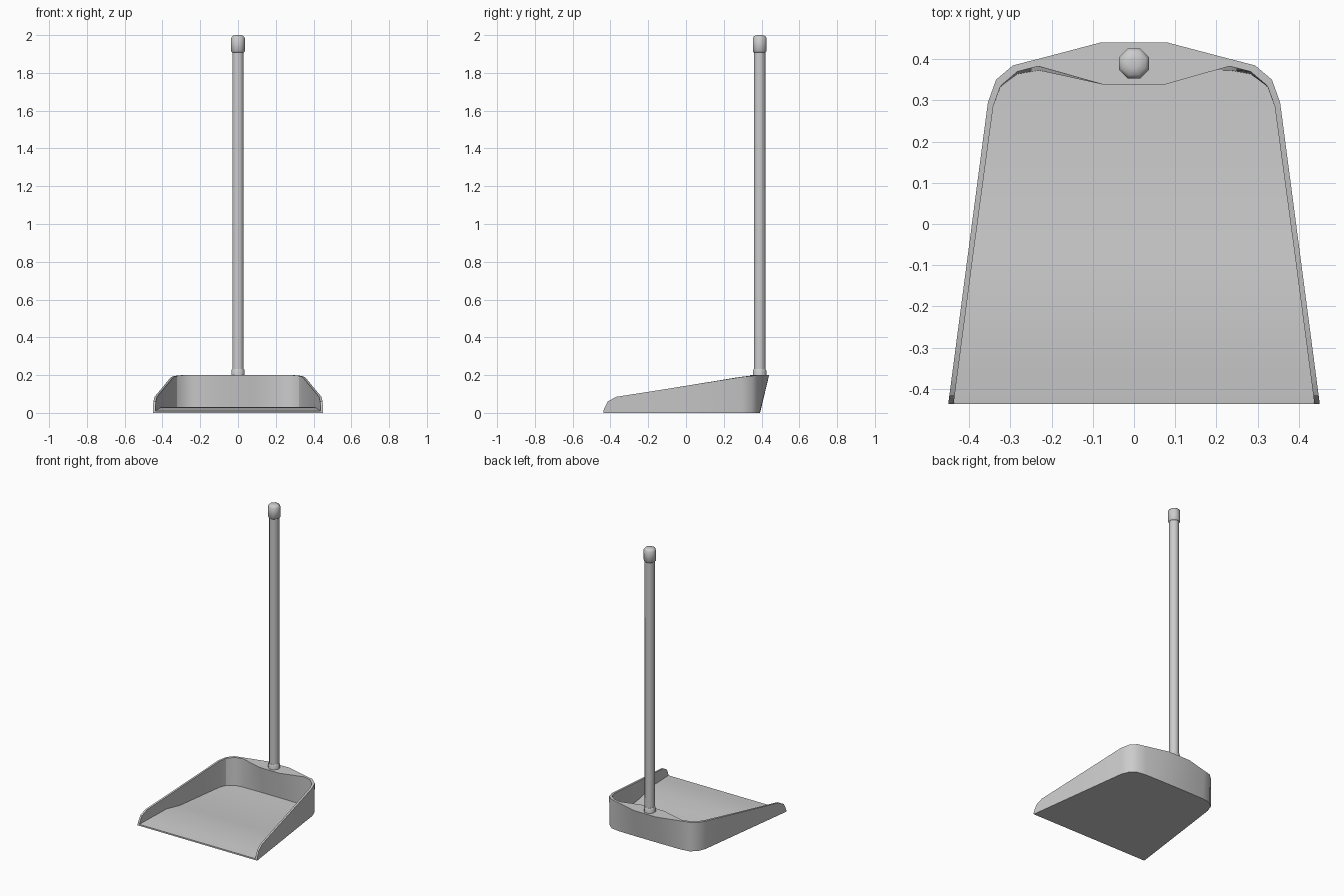
import bpy, bmesh, math

if "Cube" in bpy.data.objects:
    bpy.data.objects.remove(bpy.data.objects["Cube"])


def finish(name, bm, angle):
    bmesh.ops.remove_doubles(bm, verts=bm.verts, dist=0.0005)
    bmesh.ops.recalc_face_normals(bm, faces=bm.faces)
    mesh = bpy.data.meshes.new(name)
    bm.to_mesh(mesh)
    bm.free()
    ob = bpy.data.objects.new(name, mesh)
    bpy.context.collection.objects.link(ob)
    bpy.ops.object.select_all(action='DESELECT')
    bpy.context.view_layer.objects.active = ob
    ob.select_set(True)
    bpy.ops.object.shade_smooth_by_angle(angle=math.radians(angle))
    return ob


def lathe(name, profile, y, sides=8):
    # profile is (half width across flats, z) from bottom to top
    bm = bmesh.new()
    rings = []
    for r, z in profile:
        r /= math.cos(math.pi / sides)
        rings.append([bm.verts.new((r * math.cos((i + .5) * math.tau / sides),
                                    y + r * math.sin((i + .5) * math.tau / sides), z))
                      for i in range(sides)])
    for a, b in zip(rings, rings[1:]):
        for i in range(sides):
            j = (i + 1) % sides
            bm.faces.new((a[i], a[j], b[j], b[i]))
    bm.faces.new(rings[0][::-1])
    bm.faces.new(rings[-1])
    return finish(name, bm, 50)


# Pan side stations: (y, rim height, floor height), front to back, with the floor hump
half = []
for y, rim, floor in [(-.4375, .011, .01), (-.43, .03, .011), (-.415, .06, .012),
                      (-.37, .085, .016), (-.19, .113, .03), (-.07, .132, .012),
                      (.295, .19, .012)]:
    x = .451 - .097 * (y + .4375) / .7375
    xi = x - .013
    yi = y if y < .2 else .285
    half.append(((x, y, 0), (x, y, rim), (xi, yi, rim), (xi, yi, floor)))

# Rounded back corner and bulging back ledge: outer bottom/top xy, inner top/bottom xy
for x, yb, yt, xi, yit, yib, rim in [(.335, .347, .35, .324, .335, .333, .196),
                                     (.294, .381, .385, .283, .37, .364, .2),
                                     (.235, .39, .400, .232, .383, .373, .2),
                                     (.083, .392, .44, .073, .338, .375, .2)]:
    half.append(((x, yb, 0), (x, yt, rim), (xi, yit, rim), (xi, yib, .012)))

stations = half + [tuple((-x, y, z) for x, y, z in s) for s in reversed(half)]
bm = bmesh.new()
rows = [[bm.verts.new(p) for p in s] for s in stations]
n = len(rows)
# Outer wall, rim and inner wall
for a, b in zip(rows, rows[1:]):
    for k in range(3):
        bm.faces.new((a[k], b[k], b[k + 1], a[k + 1]))
# Underside and floor strips between the mirrored stations
for i in range(n // 2 - 1):
    a, b, c, d = rows[i], rows[i + 1], rows[n - 2 - i], rows[n - 1 - i]
    for k in (0, 3):
        bm.faces.new((a[k], b[k], c[k], d[k]))
# Front lip
bm.faces.new(rows[0] + rows[-1][::-1])
finish("pan", bm, 30)

# Handle parts
lathe("handle_socket", [(.035, .19), (.035, .225), (.031, .233)], .39)
lathe("handle_pole", [(.03, .2), (.03, 1.93)], .39)
lathe("handle_cap", [(.031, 1.908), (.0365, 1.914), (.0365, 1.985), (.028, 1.996), (.012, 2.0)], .39)
